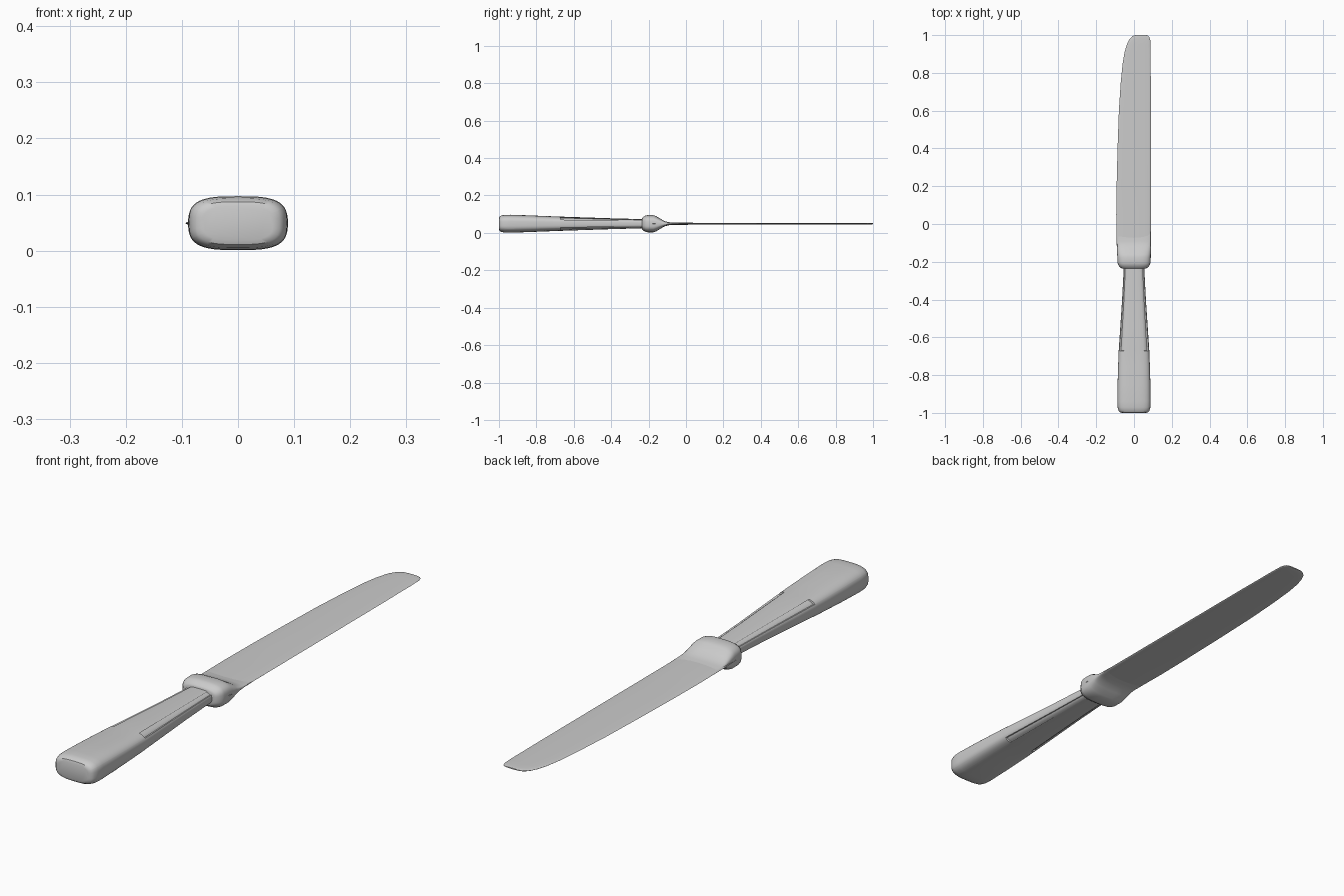
import bpy, bmesh
from math import cos, sin, radians, copysign

if "Cube" in bpy.data.objects:
    bpy.data.objects.remove(bpy.data.objects["Cube"])

ZC = 0.049  # height of the knife's centre plane


def power(v, n):
    return copysign(abs(v) ** (2 / n), v)


def loft(name, rings, angles, n=3.2, notch=None, smooth_angle=35):
    """Skin rounded-rectangle rings (y, x_left, x_right, half_height, notched)."""
    bm = bmesh.new()
    loops = []
    for y, xl, xr, hh, notched in rings:
        loop = []
        for a in angles:
            t = radians(a)
            k = 1.0
            if notched and notch:
                fold = a % 180
                fold = min(fold, 180 - fold)
                if notch[0] < fold < notch[1]:
                    k = notch[2]
            x = (xl + xr) / 2 + (xr - xl) / 2 * power(cos(t), n) * k
            z = ZC + hh * power(sin(t), n) * k
            loop.append(bm.verts.new((x, y, z)))
        loops.append(loop)
    count = len(angles)
    for a, b in zip(loops, loops[1:]):
        for i in range(count):
            j = (i + 1) % count
            bm.faces.new((a[i], a[j], b[j], b[i]))
    bm.faces.new(loops[0])
    bm.faces.new(loops[-1])
    bmesh.ops.recalc_face_normals(bm, faces=bm.faces)
    mesh = bpy.data.meshes.new(name)
    bm.to_mesh(mesh)
    bm.free()
    obj = bpy.data.objects.new(name, mesh)
    bpy.context.collection.objects.link(obj)
    bpy.context.view_layer.objects.active = obj
    obj.select_set(True)
    bpy.ops.object.shade_smooth_by_angle(angle=radians(smooth_angle))
    obj.select_set(False)
    return obj


def sym(y, hw, hh, notched=False):
    return (y, -hw, hw, hh, notched)


# Handle: flared butt, four recessed corner strips toward the collar
base = [0, 6, 12, 18, 23.8, 24.2, 30, 36, 42, 48, 54, 59.8, 60.2, 66, 72, 78, 84]
quarter = base + [90]
half = quarter + [180 - a for a in reversed(base)]
handle_angles = half[:-1] + [a + 180 for a in half[:-1]]
loft("handle", [
    sym(-1.0, 0.062, 0.030), sym(-0.997, 0.074, 0.038), sym(-0.988, 0.082, 0.044),
    sym(-0.97, 0.087, 0.047), sym(-0.94, 0.088, 0.048), sym(-0.85, 0.087, 0.045),
    sym(-0.75, 0.084, 0.041), sym(-0.672, 0.081, 0.038),
    sym(-0.671, 0.081, 0.038, True), sym(-0.55, 0.073, 0.034, True),
    sym(-0.4, 0.063, 0.029, True), sym(-0.21, 0.053, 0.024, True),
], handle_angles, notch=(24, 60, 0.9))

# Collar: swollen band that thins out onto the blade
even = [i * 7.5 for i in range(48)]
loft("collar", [
    sym(-0.236, 0.060, 0.028), sym(-0.232, 0.072, 0.034), sym(-0.216, 0.084, 0.044),
    sym(-0.205, 0.087, 0.046), sym(-0.175, 0.088, 0.046), sym(-0.160, 0.089, 0.041),
    sym(-0.135, 0.089, 0.026), sym(-0.115, 0.089, 0.014), sym(-0.09, 0.089, 0.008),
    sym(-0.04, 0.089, 0.004),
], even)

# Blade: straight back, bellied cutting edge, blunt rounded tip
loft("blade", [(y, xl, xr, hh, False) for y, xl, xr, hh in [
    (-0.18, -0.088, 0.089, 0.007), (-0.1, -0.092, 0.089, 0.007),
    (0.05, -0.094, 0.089, 0.005), (0.2, -0.092, 0.089, 0.005),
    (0.4, -0.087, 0.089, 0.0045), (0.6, -0.080, 0.089, 0.004),
    (0.75, -0.070, 0.089, 0.004), (0.85, -0.060, 0.088, 0.004),
    (0.91, -0.050, 0.088, 0.004), (0.95, -0.038, 0.087, 0.004),
    (0.975, -0.026, 0.086, 0.004), (0.99, -0.013, 0.081, 0.0035),
    (0.997, -0.002, 0.075, 0.003), (1.0, 0.012, 0.066, 0.002),
]], even[::2], n=2.6)
